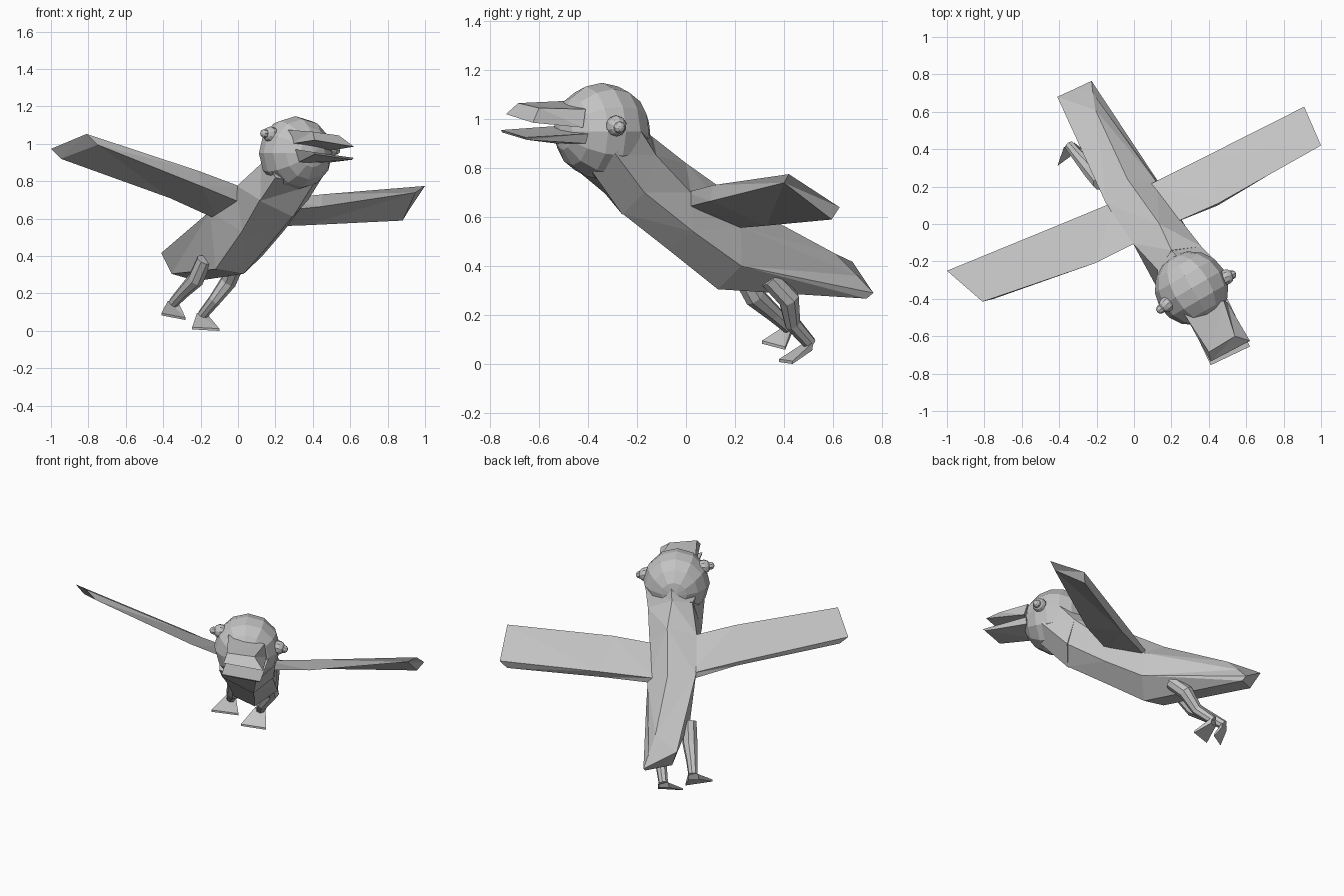
import bpy, bmesh, math
from mathutils import Vector

grey = bpy.data.materials.new("plain_grey")
grey.diffuse_color = (0.55, 0.55, 0.55, 1)


def finish(bm, name):
    bmesh.ops.recalc_face_normals(bm, faces=bm.faces)
    me = bpy.data.meshes.new(name)
    bm.to_mesh(me)
    bm.free()
    me.materials.append(grey)
    ob = bpy.data.objects.new(name, me)
    bpy.context.collection.objects.link(ob)
    return ob


def loft(name, rings):
    """Skin a list of equal-length cross-sections and cap both ends."""
    bm = bmesh.new()
    rows = [[bm.verts.new(p) for p in r] for r in rings]
    n = len(rows[0])
    for a, b in zip(rows, rows[1:]):
        for i in range(n):
            j = (i + 1) % n
            bm.faces.new((a[i], a[j], b[j], b[i]))
    bm.faces.new(rows[0])
    bm.faces.new(rows[-1])
    bmesh.ops.remove_doubles(bm, verts=bm.verts, dist=0.0005)
    bmesh.ops.triangulate(bm, faces=bm.faces)
    return finish(bm, name)


def ball(name, centre, r, axis, seg, rings):
    """Low-poly sphere with its pole along axis."""
    bm = bmesh.new()
    bmesh.ops.create_uvsphere(bm, u_segments=seg, v_segments=rings, radius=r)
    rot = Vector(axis).to_track_quat('Z', 'Y').to_matrix()
    bmesh.ops.rotate(bm, verts=bm.verts, matrix=rot, cent=(0, 0, 0))
    bmesh.ops.translate(bm, verts=bm.verts, vec=centre)
    return finish(bm, name)


def tube(name, pts, radii, sides=8):
    """Faceted limb along a path."""
    pts = [Vector(p) for p in pts]
    rings = []
    for i, p in enumerate(pts):
        d = (pts[min(i + 1, len(pts) - 1)] - pts[max(i - 1, 0)]).normalized()
        u = d.cross(Vector((0.86, 0.47, -0.2))).normalized()
        v = d.cross(u)
        rings.append([p + radii[i] * (u * math.cos(k * math.tau / sides) + v * math.sin(k * math.tau / sides))
                      for k in range(sides)])
    return loft(name, rings)


# Body: neck, shoulder, belly, tail and tail-end sections (spine, right, under, left)
loft("body", [
    [(.20, -.14, .93), (.36, -.12, .85), (.37, -.17, .70), (.294, -.26, .614), (.117, -.33, .70), (.13, -.25, .90)],
    [(.136, 0, .82), (.25, .02, .70), (.25, .03, .54), (.17, -.07, .465), (.02, -.12, .53), (-.005, -.105, .775)],
    [(-.035, .24, .65), (.12, .225, .56), (.13, .226, .40), (.03, .13, .305), (-.12, .13, .33), (-.15, .11, .64)],
    [(-.206, .61, .45), (-.22, .70, .36), (-.227, .765, .29), (-.22, .737, .267), (-.355, .65, .305), (-.41, .68, .417)],
    [(-.318, .722, .354), (-.227, .765, .29), (-.227, .765, .29), (-.22, .737, .267), (-.355, .65, .305), (-.41, .68, .417)],
])

# Neck collar running up into the head
loft("neck", [
    [(.20, -.14, .925), (.36, -.12, .85), (.375, -.17, .70), (.294, -.26, .61), (.117, -.33, .695), (.125, -.25, .90)],
    [(.25, -.20, 1.05), (.43, -.19, .96), (.475, -.29, .86), (.40, -.38, .78), (.20, -.48, .82), (.13, -.35, .98)],
])

# Head
ball("head", (.308, -.343, .95), .198, (.5, -.866, 0), 12, 8)

# Beak halves: base section, tip section
loft("upper_beak", [
    [(.26, -.47, 1.075), (.48, -.41, 1.04), (.50, -.42, .965), (.28, -.50, 1.0)],
    [(.40, -.685, 1.065), (.54, -.60, 1.045), (.62, -.625, .985), (.41, -.735, 1.02)],
])
loft("lower_beak", [
    [(.28, -.48, .975), (.50, -.40, .94), (.49, -.41, .90), (.31, -.49, .895)],
    [(.41, -.755, .955), (.62, -.655, .925), (.61, -.65, .915), (.41, -.75, .945)],
])

# Eyes: large ball with a small pupil ball on the outside
for side, eye, pupil in (("left", (.49, -.285, .972), (.522, -.272, .966)),
                         ("right", (.175, -.43, 1.05), (.143, -.455, 1.055))):
    out = Vector(pupil) - Vector(eye)
    ball(side + "_eye", eye, .043, out, 10, 7)
    ball(side + "_pupil", pupil, .025, out, 8, 6)

# Wings: root, bend and tip sections (front top, rear top, rear under, front under)
loft("right_wing", [
    [(.03, -.09, .765), (-.10, .12, .63), (-.10, .12, .59), (.03, -.08, .68)],
    [(-.21, -.21, .855), (-.39, 0, .745), (-.364, 0, .71), (-.20, -.20, .775)],
    [(-.81, -.415, 1.053), (-1.0, -.25, .973), (-.947, -.24, .92), (-.75, -.40, .995)],
])
loft("left_wing", [
    [(.20, .0, .70), (.09, .215, .59), (.09, .21, .555), (.20, 0, .64)],
    [(.45, .11, .73), (.38, .36, .61), (.37, .33, .565), (.45, .10, .665)],
    [(1.0, .42, .775), (.91, .627, .64), (.88, .595, .59), (.95, .40, .74)],
])

# Legs, posed differently, each ending in a flat webbed foot
legs = {
    "left": [(-.01, .34, .35), (-.05, .42, .265), (-.125, .435, .165), (-.19, .505, .085)],
    "right": [(-.18, .22, .38), (-.225, .28, .275), (-.295, .36, .205), (-.345, .42, .15)],
}
toes = {"left": [(-.245, .38, .008), (-.10, .435, 0)],
        "right": [(-.41, .31, .083), (-.28, .405, .058)]}
for side, path in legs.items():
    tube(side + "_leg", path, [.042, .045, .034, .028])
    ankle = Vector(path[-1])
    a, b = (Vector(p) for p in toes[side])
    up = Vector((0, 0, .012))
    heel = [ankle + Vector(o) for o in ((-.03, -.01, .01), (.025, .015, .005), (.025, .01, -.03), (-.03, -.015, -.025))]
    loft(side + "_foot", [heel, [a + up, b + up, b, a]])
